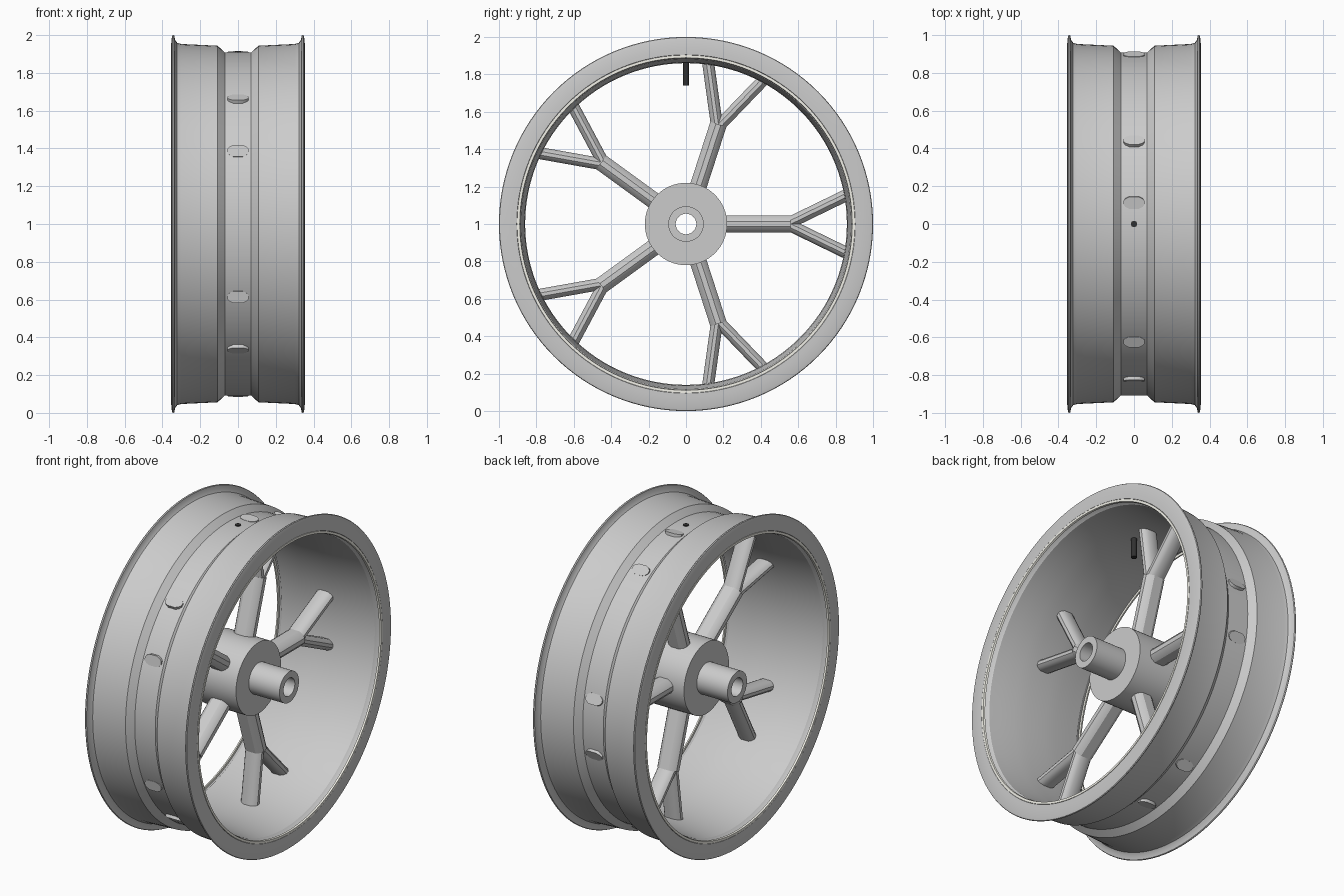
import bpy, bmesh, math
from mathutils import Vector

if "Cube" in bpy.data.objects:
    bpy.data.objects.remove(bpy.data.objects["Cube"])

CENTRE = Vector((0, 0, 1))


def finish(name, bm, color=None, angle=30):
    bmesh.ops.recalc_face_normals(bm, faces=bm.faces)
    mesh = bpy.data.meshes.new(name)
    bm.to_mesh(mesh)
    bm.free()
    ob = bpy.data.objects.new(name, mesh)
    bpy.context.collection.objects.link(ob)
    if color:
        mat = bpy.data.materials.new(name + "_colour")
        mat.diffuse_color = color
        mat.use_nodes = True
        mat.node_tree.nodes["Principled BSDF"].inputs["Base Color"].default_value = mat.diffuse_color
        mesh.materials.append(mat)
    bpy.ops.object.select_all(action='DESELECT')
    ob.select_set(True)
    bpy.context.view_layer.objects.active = ob
    bpy.ops.object.shade_smooth_by_angle(angle=math.radians(angle))
    return ob


def lathe(name, profile, steps=128, color=None):
    """Spin a closed (x, radius) profile about the wheel axis."""
    bm = bmesh.new()
    rings = []
    for i in range(steps):
        a = 2 * math.pi * i / steps
        rings.append([bm.verts.new((x, r * math.cos(a), 1 + r * math.sin(a)))
                      for x, r in profile])
    n = len(profile)
    for i in range(steps):
        p, q = rings[i], rings[(i + 1) % steps]
        for j in range(n):
            k = (j + 1) % n
            bm.faces.new((p[j], p[k], q[k], q[j]))
    return finish(name, bm, color)


def mirrored(half):
    """Complete a profile given from +x to the centre."""
    return half + [(-x, r) for x, r in reversed(half) if x > 0]


# Chamfered bar section, as fractions of half width (x) and half height
QUARTER = [(1, 0.3), (0.8, 0.7), (0.45, 1)]
SECTION = (QUARTER + [(-x, t) for x, t in reversed(QUARTER)]
           + [(-x, -t) for x, t in QUARTER]
           + [(x, -t) for x, t in reversed(QUARTER)])


def bar(bm, start, end, half_x, half_t):
    """Bar between two (y, z) points in the wheel plane."""
    a, b = Vector((0, *start)), Vector((0, *end))
    d = (b - a).normalized()
    side = Vector((0, -d.z, d.y))
    loops = [[bm.verts.new(CENTRE + p + Vector((x * half_x, 0, 0)) + side * t * half_t)
              for x, t in SECTION] for p in (a, b)]
    n = len(SECTION)
    for i in range(n):
        j = (i + 1) % n
        bm.faces.new((loops[0][i], loops[0][j], loops[1][j], loops[1][i]))
    bm.faces.new(loops[0])
    bm.faces.new(loops[1])


# Rim: outer side with flanges and drop centre, then the inner side
outer = [(0.355, 0.905), (0.355, 0.93), (0.352, 0.98), (0.348, 0.997), (0.343, 1.0),
         (0.337, 0.997), (0.333, 0.975), (0.322, 0.959), (0.30, 0.953),
         (0.108, 0.944), (0.07, 0.908)]
inner = [(0.335, 0.897), (0.318, 0.882), (0.25, 0.874), (0.15, 0.864), (0.07, 0.86)]
lathe("rim", mirrored(outer) + [(-x, r) for x, r in inner]
      + list(reversed(inner)))

# Pale pinstripe ring inside each rim lip
for s, side in ((1, "right"), (-1, "left")):
    lathe("pinstripe_" + side,
          [(s * 0.356, 0.903), (s * 0.356, 0.889), (s * 0.345, 0.886), (s * 0.345, 0.903)],
          color=(0.9, 0.89, 0.82, 1))

# Hub with its axle tube, bored through
lathe("hub", mirrored([(0.35, 0.055), (0.35, 0.095), (0.14, 0.095), (0.14, 0.22)]), 64)

# Five Y-shaped spokes whose ends pierce the rim
for i in range(5):
    ang = 2 * math.pi * i / 5

    def polar(r, off=0.0):
        return r * math.cos(ang + off), r * math.sin(ang + off)

    bm = bmesh.new()
    bar(bm, polar(0.18), polar(0.56), 0.065, 0.045)
    for off in (-11, 11):
        bar(bm, polar(0.54), polar(0.917, math.radians(off)), 0.056, 0.032)
    finish("spoke_%d" % (i + 1), bm)

# Dark valve stem at the top of the rim
bm = bmesh.new()
bmesh.ops.create_cone(bm, cap_ends=True, segments=16, radius1=0.017, radius2=0.017, depth=0.172)
bmesh.ops.translate(bm, verts=bm.verts, vec=(0, 0, 1.826))
finish("valve_stem", bm, (0.03, 0.03, 0.03, 1))
